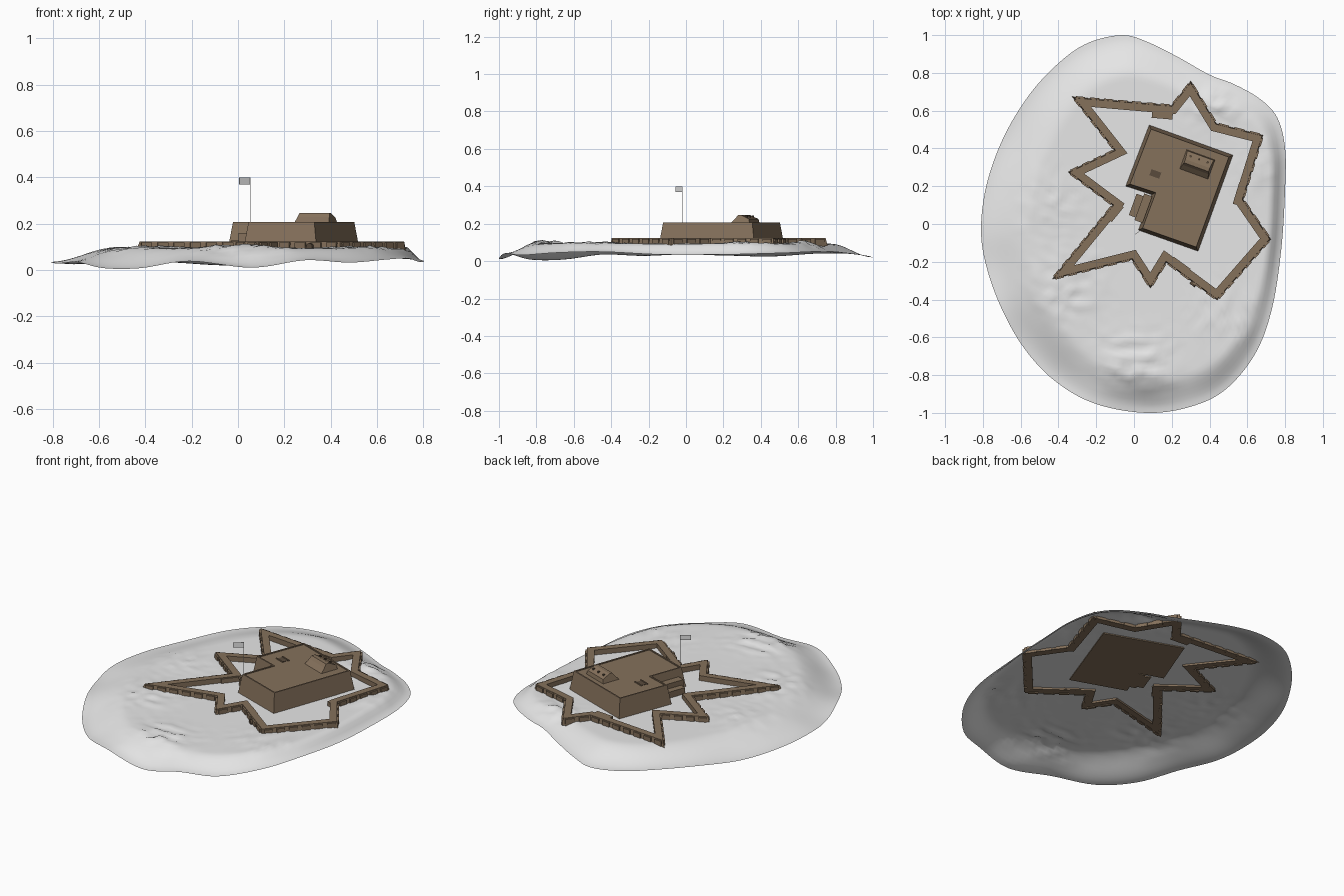
import bpy, bmesh, math
from mathutils import Vector, Matrix, noise

if "Cube" in bpy.data.objects:
    bpy.data.objects.remove(bpy.data.objects["Cube"])

def material(name, rgb):
    m = bpy.data.materials.new(name)
    m.diffuse_color = (*rgb, 1)
    m.use_nodes = True
    m.node_tree.nodes["Principled BSDF"].inputs["Base Color"].default_value = m.diffuse_color
    return m

GREY = material("pale grey", (0.8, 0.8, 0.8))
BROWN = material("brown stone", (0.235, 0.165, 0.105))
DARK = material("dark opening", (0.10, 0.07, 0.045))
ROT = math.radians(-20)          # keep is turned on the island

def finish(bm, name, mat, fix=True):
    if fix:
        bmesh.ops.recalc_face_normals(bm, faces=bm.faces)
    me = bpy.data.meshes.new(name)
    bm.to_mesh(me)
    bm.free()
    ob = bpy.data.objects.new(name, me)
    me.materials.append(mat)
    bpy.context.collection.objects.link(ob)
    return ob

def inset(pts, d):
    """Mitred inward offset of a clockwise outline."""
    out = []
    for i, p in enumerate(pts):
        a = (p - pts[i - 1]).normalized()
        b = (pts[(i + 1) % len(pts)] - p).normalized()
        na, nb = Vector((a.y, -a.x)), Vector((b.y, -b.x))
        out.append(p + (na + nb) * d / (1 + na.dot(nb)))
    return out

def loft(name, pts, profile, mat, ring=False):
    """Sweep an (inset, z) profile around an outline; closed ring or capped solid."""
    bm = bmesh.new()
    rings = [[bm.verts.new((p.x, p.y, z)) for p in inset(pts, d)] for d, z in profile]
    n = len(pts)
    pairs = list(zip(rings, rings[1:])) + ([(rings[-1], rings[0])] if ring else [])
    for a, b in pairs:
        for j in range(n):
            k = (j + 1) % n
            bm.faces.new((a[j], a[k], b[k], b[j]))
    if not ring:
        bm.faces.new(rings[0])
        bm.faces.new(rings[-1])
    return finish(bm, name, mat)

def add_box(bm, x, y, z0, z1, sx, sy, rot):
    m = (Matrix.Translation((x, y, (z0 + z1) / 2)) @ Matrix.Rotation(rot, 4, 'Z')
         @ Matrix.Diagonal((sx, sy, z1 - z0, 1)))
    bmesh.ops.create_cube(bm, size=1, matrix=m)

def box(name, *args, mat=BROWN):
    bm = bmesh.new()
    add_box(bm, *args)
    return finish(bm, name, mat)

def vecs(flat):
    return [Vector(p) for p in flat]

def local(c, x, y):
    return Vector(c) + Matrix.Rotation(ROT, 2) @ Vector((x, y))

# --- island: shoreline (x, y, z), counter-clockwise from the north
shore = vecs([(-.06, 1, .02), (-.24, .96, .03), (-.39, .86, .04), (-.55, .69, .04), (-.69, .46, .025),
    (-.78, .21, .03), (-.81, -.03, .035), (-.78, -.23, .028), (-.70, -.45, .035), (-.58, -.66, .008),
    (-.42, -.83, .008), (-.21, -.95, .038), (.06, -1, .01), (.29, -.97, .042), (.48, -.88, .032),
    (.64, -.69, .045), (.73, -.45, .05), (.78, -.13, .035), (.80, .19, .035), (.80, .40, .04),
    (.76, .56, .045), (.67, .66, .05), (.53, .74, .05), (.40, .79, .05), (.24, .88, .04), (.08, .96, .03)])
hills = [(0, -.79, .02, .13), (.52, -.5, .012, .12), (-.38, -.35, .012, .13), (.70, .3, .014, .09),
         (.43, .66, .02, .09), (-.48, .12, .008, .12)]

def island():
    edge = []
    n = len(shore)
    for i in range(n):
        a, b, c, d = (shore[(i + k) % n] for k in (-1, 0, 1, 2))
        for s in range(6):
            t = s / 6
            edge.append(0.5 * (2 * b + (c - a) * t + (2 * a - 5 * b + 4 * c - d) * t * t
                               + (3 * b - a - 3 * c + d) * t ** 3))
    bm = bmesh.new()
    rings, steps = [], 44
    for i in range(steps):
        r = (1 - i / steps)
        row = []
        for e in edge:
            x, y = e.x * r, e.y * r
            fall = 0.22 - 0.12 * e.x / math.hypot(e.x, e.y)
            t = min(1, (1 - r) / fall)
            t = t * t * (3 - 2 * t)
            z = max(0, e.z) * (1 - t) + 0.093 * t
            for hx, hy, amp, s in hills:
                g = math.exp(-((x - hx) ** 2 + (y - hy) ** 2) / (2 * s * s))
                z += t * g * amp * (0.6 + 1.1 * noise.noise(Vector((x * 16, y * 22, 3))))
            row.append(bm.verts.new((x, y, z)))
        rings.append(row)
    m = len(edge)
    for a, b in zip(rings, rings[1:]):
        for j in range(m):
            k = (j + 1) % m
            bm.faces.new((a[j], a[k], b[k], b[j]))
    centre = bm.verts.new((0, 0, 0.093))
    for j in range(m):
        bm.faces.new((rings[-1][j], rings[-1][(j + 1) % m], centre))
    for f in bm.faces:
        f.smooth = True
    finish(bm, "island", GREY, fix=False)

island()

# --- star-shaped outer wall, clockwise from the north-west tip
star = vecs([(-.32, .67), (.20, .625), (.30, .75), (.435, .53), (.68, .468), (.575, .13), (.72, -.08),
    (.44, -.40), (.17, -.20), (.087, -.335), (-.01, -.185), (-.43, -.29), (-.11, .10), (-.345, .275),
    (-.10, .39)])
loft("star_wall", star, [(-.004, .082), (.002, .123), (.042, .123), (.042, .082)], BROWN, ring=True)

# wall buttresses spaced along every outer side
bm = bmesh.new()
for i, p in enumerate(star):
    q = star[(i + 1) % len(star)]
    d = q - p
    count = max(2, round(d.length / 0.075))
    for j in range(count):
        c = p + d * (j + 0.5) / count
        add_box(bm, c.x, c.y, .078, .119, d.length / count * 0.65, 0.016, math.atan2(d.y, d.x))
finish(bm, "wall_buttresses", BROWN)

# gun platforms against the inside of the wall
for i, (x, y, length, ang) in enumerate([(.15, .575, .11, -5), (.557, .16, .12, 73),
                                         (.245, -.22, .11, -36), (-.10, .06, .10, 51)]):
    box(f"wall_platform_{i + 1}", x, y, .084, .12, length, .035, math.radians(ang))

# arched gate in the south-east wall
bm = bmesh.new()
bmesh.ops.create_cone(bm, cap_ends=True, segments=16, radius1=.016, radius2=.016, depth=.03,
    matrix=Matrix.Translation((.316, -.313, .1)) @ Matrix.Rotation(math.radians(-36.5), 4, 'Z')
    @ Matrix.Rotation(math.pi / 2, 4, 'X'))
finish(bm, "gate_arch", DARK)

# --- keep with sloping walls, notch and shallow roof rim
keep = vecs([(.08, .525), (.525, .365), (.34, -.145), (.022, -.033), (.092, .155), (-.045, .20)])
loft("keep", keep, [(0, .086), (.018, .207), (.026, .207), (.026, .202)], BROWN)

# entrance steps in the notch
for i, (x, w, top) in enumerate([(.005, .045, .16), (-.035, .04, .13)]):
    c = local((.045, .085), x, 0)
    box(f"entrance_step_{i + 1}", c.x, c.y, .086, top, w, .15 - .03 * i, ROT)

# roof hatch with raised edges
hatch = (.113, .265)
c = local(hatch, 0, 0)
box("roof_hatch", c.x, c.y, .2, .2035, .055, .035, ROT, mat=DARK)
for i, s in enumerate((-1, 1)):
    c = local(hatch, 0, .02 * s)
    box(f"hatch_edge_{i + 1}", c.x, c.y, .2, .207, .065, .006, ROT)

# roof house: ridge profile (y, z), ends leaning inwards
house = (.335, .315)
profile = [(.055, .2), (.05, .225), (.005, .246), (-.015, .246), (-.028, .228), (-.055, .2)]
bm = bmesh.new()
ends = []
for s in (-1, 1):
    row = []
    for y, z in profile:
        p = local(house, s * (.08 - (z - .2) * .25), y)
        row.append(bm.verts.new((p.x, p.y, z)))
    ends.append(row)
    bm.faces.new(row)
for j in range(len(profile)):
    k = (j + 1) % len(profile)
    bm.faces.new((ends[0][j], ends[0][k], ends[1][k], ends[1][j]))
finish(bm, "roof_house", BROWN)

# three round vents
bm = bmesh.new()
for x in (-.048, 0, .048):
    p = local(house, x, .028)
    bmesh.ops.create_cone(bm, cap_ends=True, segments=10, radius1=.006, radius2=.006, depth=.03,
                          matrix=Matrix.Translation((p.x, p.y, .228)))
finish(bm, "roof_vents", DARK)

# --- flagpole and plain flag
bm = bmesh.new()
bmesh.ops.create_cone(bm, cap_ends=True, segments=8, radius1=.002, radius2=.0015, depth=.2,
                      matrix=Matrix.Translation((.053, -.02, .3)))
finish(bm, "flagpole", GREY)
box("flag", .029, -.038, .37, .4, .06, .002, math.atan2(.035, .047), mat=GREY)
